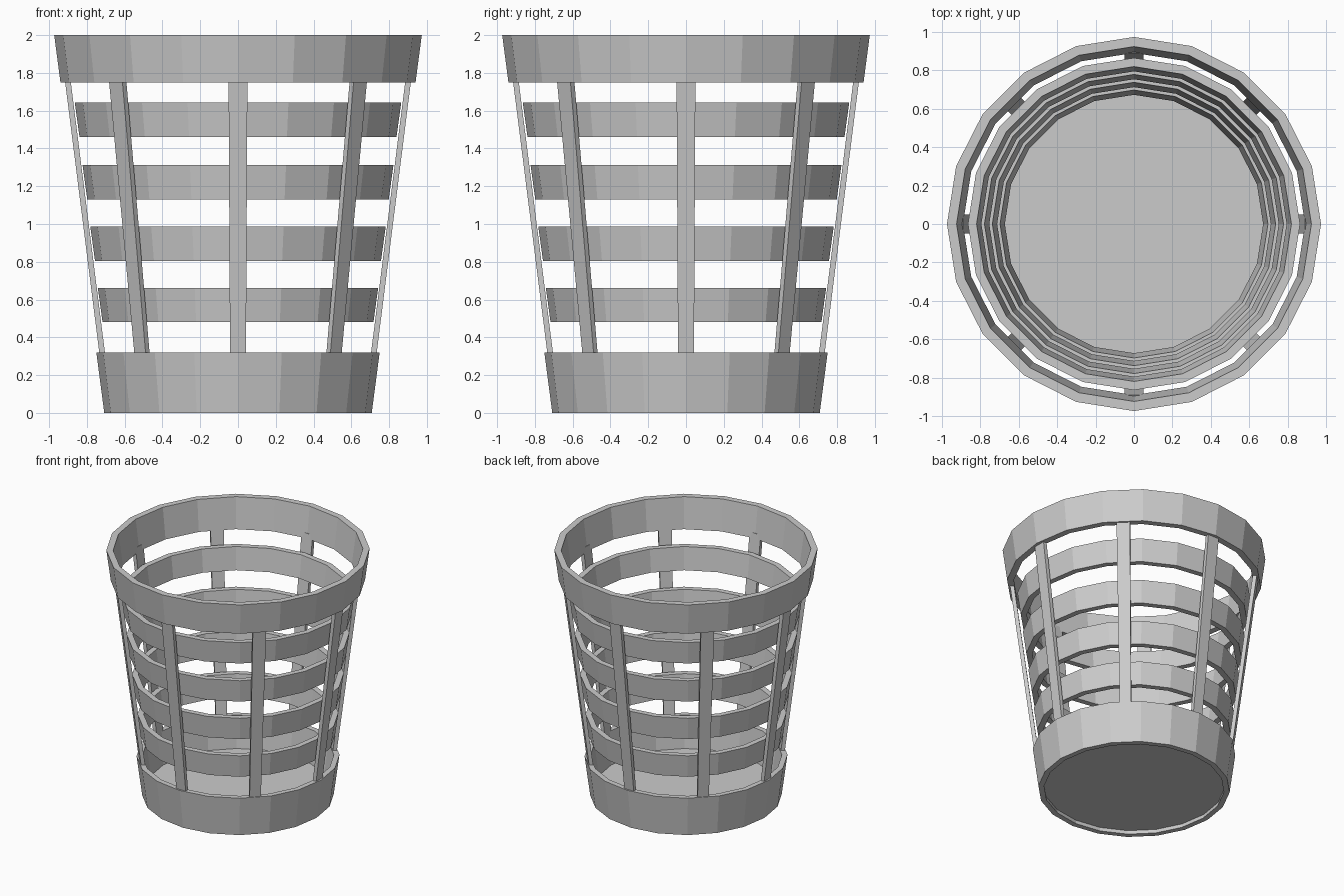
import bpy, bmesh, math
from mathutils import Matrix

if "Cube" in bpy.data.objects:
    bpy.data.objects.remove(bpy.data.objects["Cube"])

SIDES = 20


def finish(name, bm):
    bmesh.ops.recalc_face_normals(bm, faces=bm.faces)
    me = bpy.data.meshes.new(name)
    bm.to_mesh(me)
    bm.free()
    ob = bpy.data.objects.new(name, me)
    bpy.context.collection.objects.link(ob)
    return ob


def band(name, z0, z1, r0, r1, thick):
    """Tapered hoop: outer radius r0 at z0, r1 at z1."""
    bm = bmesh.new()
    profile = [(r0, z0), (r1, z1), (r1 - thick, z1), (r0 - thick, z0)]
    rings = []
    for i in range(SIDES):
        a = 2 * math.pi * i / SIDES
        rings.append([bm.verts.new((r * math.cos(a), r * math.sin(a), z)) for r, z in profile])
    for i in range(SIDES):
        a, b = rings[i], rings[(i + 1) % SIDES]
        for k in range(4):
            n = (k + 1) % 4
            bm.faces.new((a[k], b[k], b[n], a[n]))
    return finish(name, bm)


def slat(name, angle):
    """Leaning upright strip, slightly wider at the top."""
    bm = bmesh.new()
    bm_ends = []
    for z, r, half in ((0.26, 0.727, 0.042), (1.79, 0.920, 0.050)):
        bm_ends.append([bm.verts.new((x, y, z)) for x, y in
                        ((r, -half), (r, half), (r - 0.03, half), (r - 0.03, -half))])
    lo, hi = bm_ends
    bm.faces.new(lo)
    bm.faces.new(hi)
    for k in range(4):
        n = (k + 1) % 4
        bm.faces.new((lo[k], lo[n], hi[n], hi[k]))
    bm.transform(Matrix.Rotation(angle, 4, 'Z'))
    return finish(name, bm)


# Rim and base bands
band("top_rim", 1.75, 2.0, 0.940, 0.973, 0.05)
band("base_band", 0.0, 0.32, 0.708, 0.750, 0.042)

# Four inner hoops
for i, (z, r) in enumerate(((0.48, 0.717), (0.805, 0.757), (1.13, 0.798), (1.46, 0.839))):
    band(f"hoop_{i + 1}", z, z + 0.182, r, r + 0.025, 0.045)

# Floor disc
bm = bmesh.new()
bmesh.ops.create_cone(bm, cap_ends=True, segments=SIDES, radius1=0.675, radius2=0.678, depth=0.03,
                      matrix=Matrix.Translation((0, 0, 0.047)) @ Matrix.Rotation(math.pi / 2, 4, 'Z'))
finish("floor", bm)

# Eight upright slats
for i in range(8):
    slat(f"slat_{i + 1}", i * math.pi / 4)
